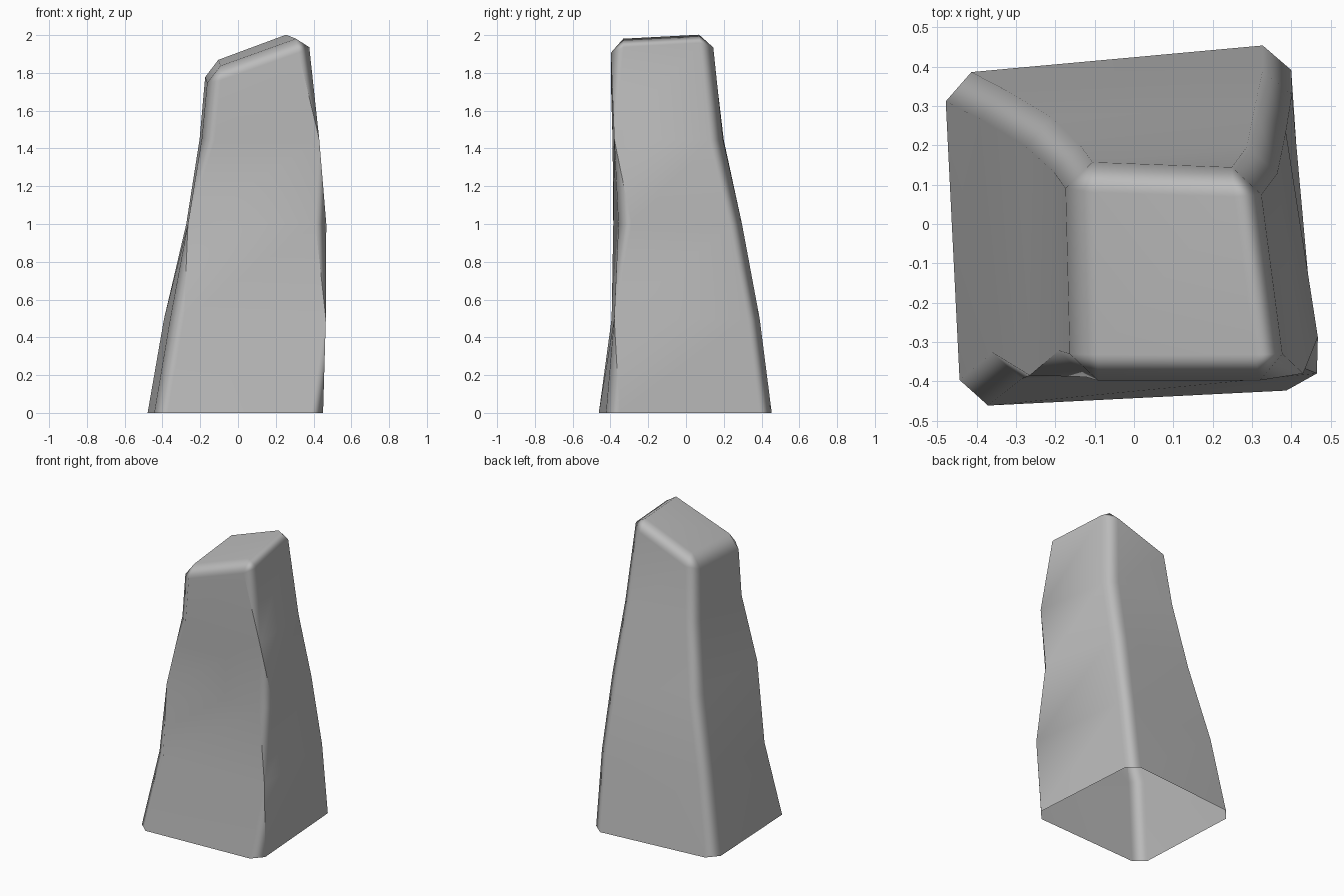
import bpy
import bmesh

# Remove the default cube
cube = bpy.data.objects.get("Cube")
if cube:
    bpy.data.objects.remove(cube, do_unlink=True)

# Plain stone material
stone = bpy.data.materials.new("grey_stone")
stone.use_nodes = True
grey = (0.5, 0.5, 0.5, 1)
stone.diffuse_color = grey
stone.node_tree.nodes["Principled BSDF"].inputs["Base Color"].default_value = grey

# Corner paths from ground to slanted crown, before rounding
front_left = [(-.44, -.465, 0), (-.355, -.395, .5), (-.265, -.385, 1), (-.19, -.39, 1.45), (-.155, -.4, 1.81)]
front_right = [(.455, -.42, 0), (.465, -.38, .5), (.478, -.355, 1), (.43, -.38, 1.45), (.38, -.4, 2.0)]
back_right = [(.395, .46, 0), (.395, .395, .5), (.375, .3, 1), (.355, .195, 1.45), (.31, .135, 2.03)]
back_left = [(-.482, .38, 0), (-.395, .335, .5), (-.275, .265, 1), (-.205, .2, 1.45), (-.17, .15, 1.85)]

# Loft the four sides, close the crown and leave the base open
bm = bmesh.new()
posts = [[bm.verts.new(p) for p in path]
         for path in (front_left, front_right, back_right, back_left)]
for i, post in enumerate(posts):
    after = posts[(i + 1) % 4]
    for k in range(len(post) - 1):
        bm.faces.new((post[k], after[k], after[k + 1], post[k + 1]))
crown = bm.faces.new([post[-1] for post in posts])

# Chamfer the upright corners and the crown rim
rim = list(crown.edges)
uprights = [bm.edges.get((post[k], post[k + 1]))
            for post in posts for k in range(len(post) - 1)]
bmesh.ops.bevel(bm, geom=rim + uprights, offset=.068, offset_type='OFFSET',
                segments=1, profile=.5, affect='EDGES')
bmesh.ops.recalc_face_normals(bm, faces=bm.faces)
for face in bm.faces:
    face.smooth = True

mesh = bpy.data.meshes.new("standing_stone")
bm.to_mesh(mesh)
bm.free()
mesh.materials.append(stone)
rock = bpy.data.objects.new("standing_stone", mesh)
bpy.context.collection.objects.link(rock)

# Keep the broad faces flat while the chamfers shade softly
soft = rock.modifiers.new("soft_chamfers", 'WEIGHTED_NORMAL')
soft.weight = 60
